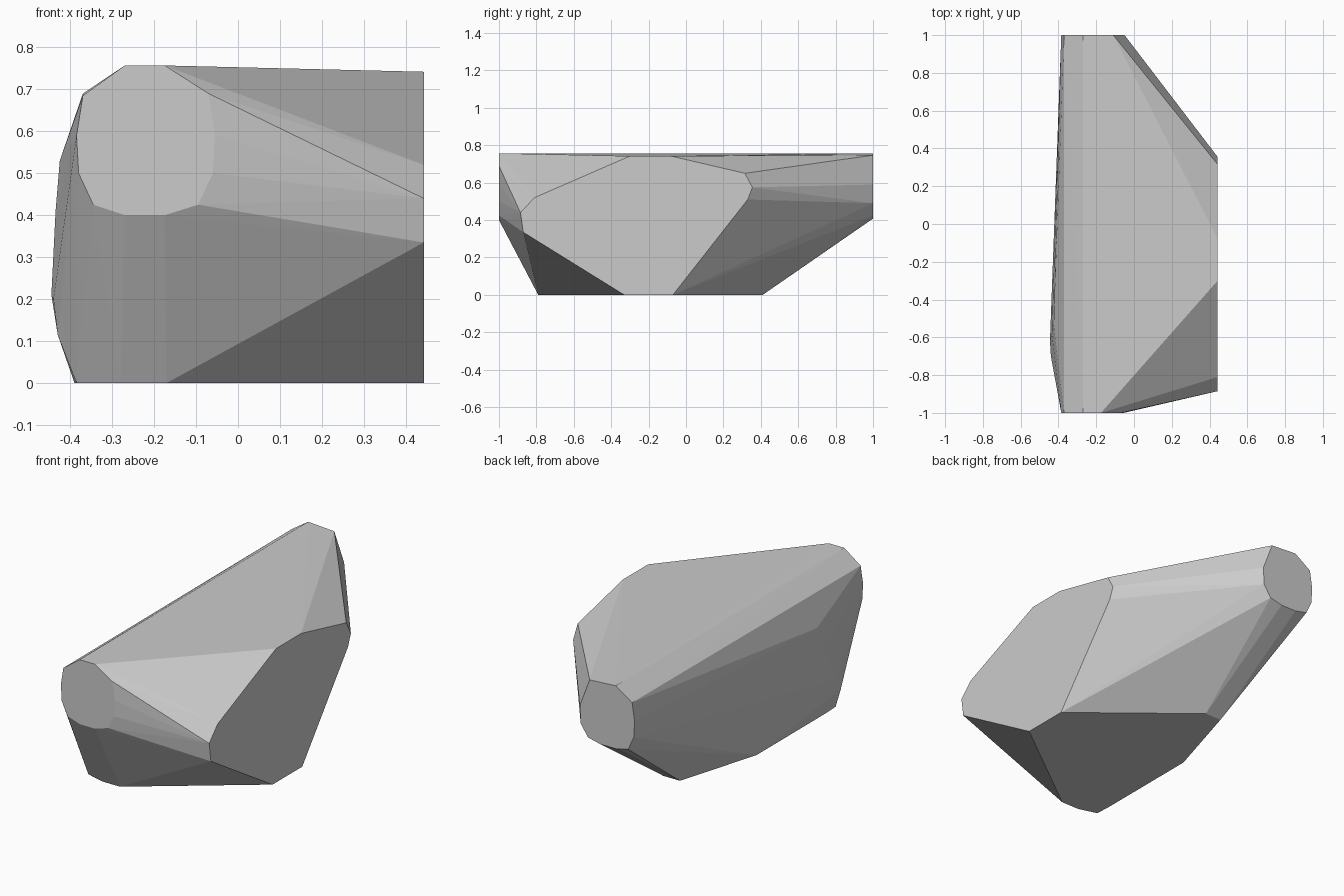
import bpy, bmesh, math

if "Cube" in bpy.data.objects:
    bpy.data.objects.remove(bpy.data.objects["Cube"])

# Flat outlines of the faceted rock
front_cap = [(-.27, .757), (-.175, .757), (-.07, .69), (-.055, .59), (-.06, .5), (-.095, .425),
             (-.175, .40), (-.27, .40), (-.345, .425), (-.38, .5), (-.385, .59), (-.37, .685)]
back_cap = [(-.27, .757), (-.11, .747), (-.05, .59), (-.055, .49), (-.10, .425), (-.175, .408),
            (-.27, .408), (-.345, .425), (-.38, .5), (-.385, .59), (-.37, .69)]
right_cut = [(-.33, 0), (-.87, .335), (-.885, .44), (-.81, .52), (-.30, .742), (-.08, .742),
             (.315, .65), (.355, .575), (.33, .51), (-.07, 0)]
base = [(-.17, -.79), (-.28, -.79), (-.385, -.76), (-.39, -.68), (-.39, -.06), (-.25, .41), (-.15, .41)]
left_bulge = [(-.425, -.54, .53), (-.435, -.58, .41), (-.445, -.62, .21), (-.44, -.7, .2), (-.43, -.74, .115)]

points = [(x, -1, z) for x, z in front_cap]
points += [(x, 1, z) for x, z in back_cap]
points += [(.443, y, z) for y, z in right_cut]
points += [(x, y, 0) for x, y in base]
points += left_bulge

# Skin the outlines with one convex shell
bm = bmesh.new()
for p in points:
    bm.verts.new(p)
hull = bmesh.ops.convex_hull(bm, input=bm.verts[:])
loose = {g for g in hull["geom_interior"] + hull["geom_unused"] if isinstance(g, bmesh.types.BMVert)}
bmesh.ops.delete(bm, geom=list(loose), context='VERTS')
bmesh.ops.dissolve_limit(bm, angle_limit=math.radians(.5), verts=bm.verts[:], edges=bm.edges[:])
bmesh.ops.recalc_face_normals(bm, faces=bm.faces[:])

mesh = bpy.data.meshes.new("rock")
bm.to_mesh(mesh)
bm.free()
rock = bpy.data.objects.new("rock", mesh)
bpy.context.collection.objects.link(rock)

# Plain grey stone
grey = bpy.data.materials.new("stone_grey")
grey.diffuse_color = (.6, .6, .6, 1)
grey.use_nodes = True
grey.node_tree.nodes["Principled BSDF"].inputs["Base Color"].default_value = grey.diffuse_color
mesh.materials.append(grey)
